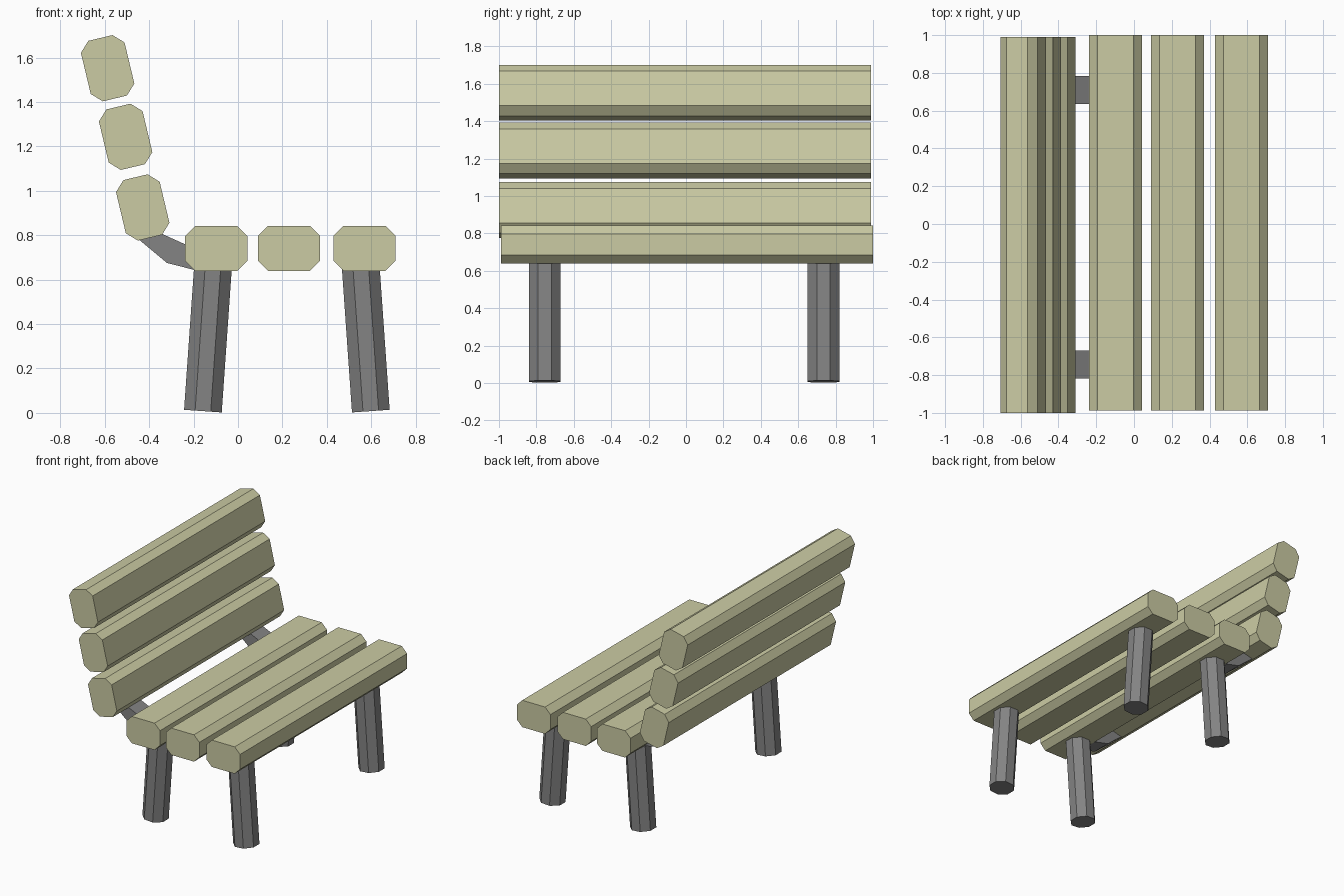
import bpy, bmesh
from math import radians, pi
from mathutils import Matrix, Vector

if "Cube" in bpy.data.objects:
    bpy.data.objects.remove(bpy.data.objects["Cube"])


def material(name, colour):
    mat = bpy.data.materials.new(name)
    mat.diffuse_color = (*colour, 1)
    mat.use_nodes = True
    mat.node_tree.nodes["Principled BSDF"].inputs["Base Color"].default_value = mat.diffuse_color
    return mat


WOOD = material("wood", (0.60, 0.60, 0.37))
METAL = material("metal", (0.23, 0.23, 0.23))


def finish(bm, name, mat):
    bmesh.ops.recalc_face_normals(bm, faces=bm.faces)
    mesh = bpy.data.meshes.new(name)
    bm.to_mesh(mesh)
    bm.free()
    mesh.materials.append(mat)
    obj = bpy.data.objects.new(name, mesh)
    bpy.context.collection.objects.link(obj)
    return obj


def extrude_profile(name, points, y0, y1, mat):
    """Extrude an (x, z) outline along y."""
    bm = bmesh.new()
    face = bm.faces.new([bm.verts.new((x, y0, z)) for x, z in points])
    side = bmesh.ops.extrude_face_region(bm, geom=[face], use_keep_orig=True)["geom"]
    moved = [g for g in side if isinstance(g, bmesh.types.BMVert)]
    bmesh.ops.translate(bm, verts=moved, vec=(0, y1 - y0, 0))
    return finish(bm, name, mat)


def slat(name, x, z, tilt, y0, y1):
    """Plank with chamfered long edges, tilted in the xz plane."""
    w, h, c = 0.14, 0.101, 0.045
    outline = [(-w + c, -h), (w - c, -h), (w, -h + c), (w, h - c),
               (w - c, h), (-w + c, h), (-w, h - c), (-w, -h + c)]
    turn = Matrix.Rotation(radians(tilt), 2)
    pts = [turn @ Vector(p) + Vector((x, z)) for p in outline]
    return extrude_profile(name, pts, y0, y1, WOOD)


def leg(name, x, y, tilt):
    """Eight-sided leaning post, its top buried in the seat slat."""
    length = 0.70
    bm = bmesh.new()
    bmesh.ops.create_cone(bm, cap_ends=True, segments=8, radius1=0.092,
                          radius2=0.092, depth=length)
    place = (Matrix.Translation((x, y, 0.008)) @ Matrix.Rotation(radians(tilt), 4, "Y")
             @ Matrix.Translation((0, 0, length / 2)) @ Matrix.Rotation(pi / 8, 4, "Z"))
    # avoid doubling the half-step if the cone already has flats on the axes
    if abs(max(v.co.x for v in bm.verts) - 0.092) > 0.002:
        place = place @ Matrix.Rotation(-pi / 8, 4, "Z")
    bmesh.ops.transform(bm, matrix=place, verts=bm.verts)
    return finish(bm, name, METAL)


# seat slats
for i, x in enumerate((-0.098, 0.23, 0.569)):
    slat(f"seat_slat_{i + 1}", x, 0.741, 0, -0.988, 1.0)

# backrest slats
for i, (x, z) in enumerate(((-0.429, 0.925), (-0.506, 1.243), (-0.587, 1.552))):
    slat(f"back_slat_{i + 1}", x, z, 103.4, -1.0, 0.99)

# legs, splayed front to back
for side, y in (("left", -0.755), ("right", 0.735)):
    leg(f"back_leg_{side}", -0.158, y, 4)
    leg(f"front_leg_{side}", 0.598, y, -4)

# bent brackets joining seat and backrest
BRACKET = [(-0.19, 0.642), (-0.14, 0.66), (-0.15, 0.73), (-0.24, 0.76),
           (-0.34, 0.805), (-0.40, 0.86), (-0.47, 0.80), (-0.32, 0.675)]
for side, y in (("left", -0.743), ("right", 0.709)):
    extrude_profile(f"bracket_{side}", BRACKET, y - 0.074, y + 0.074, METAL)
